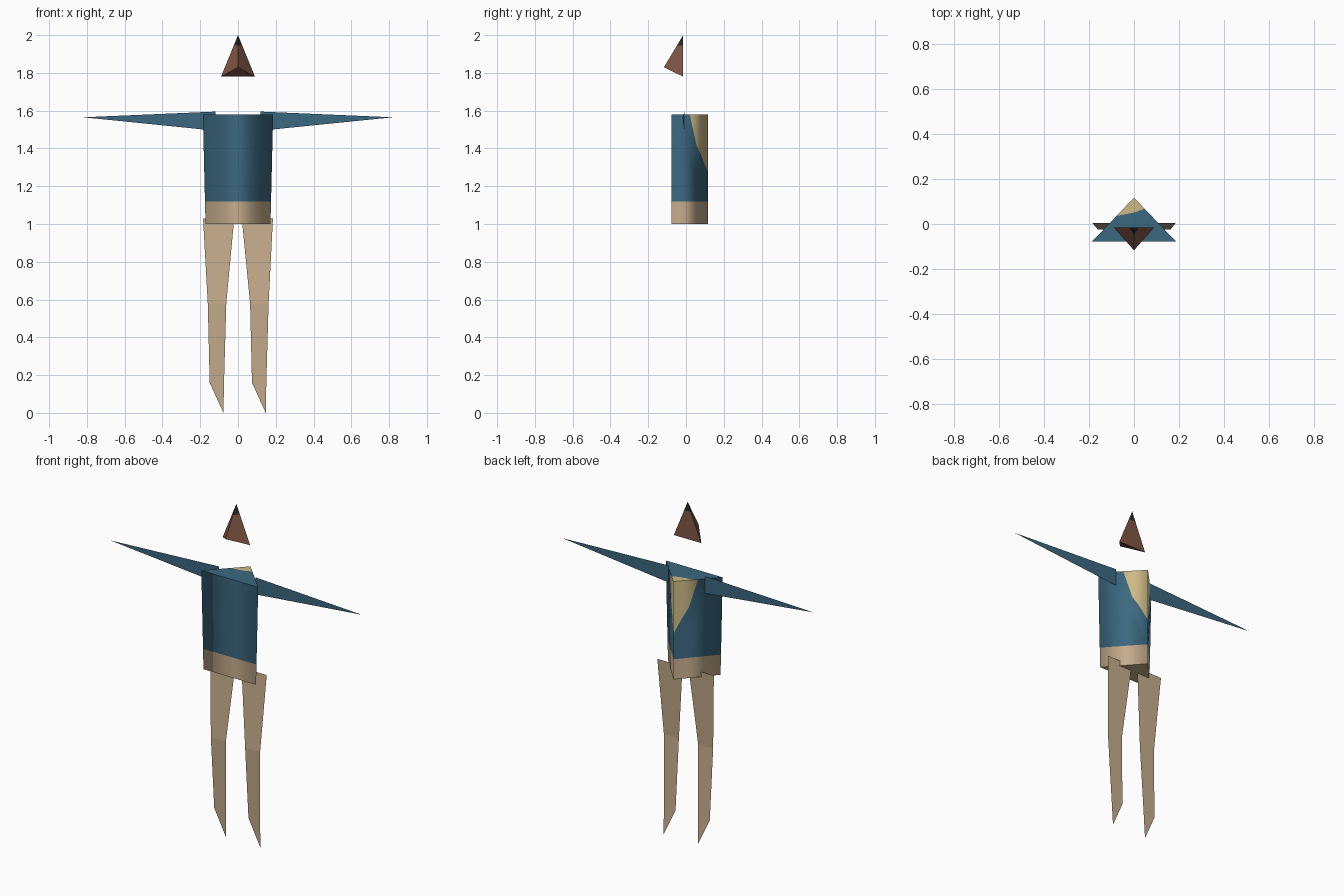
import bpy
import bmesh
from mathutils import Vector

cube = bpy.data.objects.get("Cube")
if cube:
    bpy.data.objects.remove(cube)


def material(name, rgb):
    """Flat material from an sRGB colour."""
    linear = [((c / 255 + 0.055) / 1.055) ** 2.4 for c in rgb] + [1.0]
    mat = bpy.data.materials.new(name)
    mat.use_nodes = True
    mat.diffuse_color = linear
    shader = next(n for n in mat.node_tree.nodes if n.type == 'BSDF_PRINCIPLED')
    shader.inputs["Base Color"].default_value = linear
    return mat


SHIRT = material("shirt_blue", (60, 104, 128))
CLOTH = material("trouser_tan", (198, 173, 141))
PATCH = material("patch_yellow_tan", (205, 186, 134))
SKIN = material("skin_brown", (128, 86, 69))
HAIR = material("hair_dark", (44, 40, 40))


def build(name, faces, mats, convex=False):
    """Mesh object from (points, material index) pairs; convex solids face outward."""
    bm = bmesh.new()
    for points, index in faces:
        face = bm.faces.new([bm.verts.new(p) for p in points])
        face.material_index = index
    bmesh.ops.remove_doubles(bm, verts=bm.verts, dist=0.0005)
    bm.normal_update()
    if convex:
        middle = sum((v.co for v in bm.verts), Vector()) / len(bm.verts)
        for face in bm.faces:
            if face.normal.dot(face.calc_center_median() - middle) < 0:
                face.normal_flip()
    mesh = bpy.data.meshes.new(name)
    bm.to_mesh(mesh)
    bm.free()
    for mat in mats:
        mesh.materials.append(mat)
    obj = bpy.data.objects.new(name, mesh)
    bpy.context.collection.objects.link(obj)
    return obj


# Torso: a tapered triangular prism with a belt band and a patch on the back
BOTTOM, BELT, TOP = 1.0, 1.12, 1.58


def corner(side, z):
    """side -1 / 1 are the front corners, 0 is the back ridge."""
    if side == 0:
        return Vector((0, 0.117, z))
    return Vector((side * (0.172 + 0.014 * (z - BOTTOM) / (TOP - BOTTOM)), -0.077, z))


def on_back(side, t, z):
    return corner(0, z).lerp(corner(side, z), t)


def band(a, b, low, high):
    return [corner(a, low), corner(b, low), corner(b, high), corner(a, high)]


torso_faces = [(band(-1, 1, BELT, TOP), 0)]
for a, b in ((-1, 1), (1, 0), (0, -1)):
    torso_faces.append((band(a, b, BOTTOM, BELT), 1))
patch_edge = [(0, 1.27), (0.18, 1.36), (0.32, 1.42), (0.5, TOP)]
for side in (-1, 1):
    edge = [on_back(side, t, z) for t, z in patch_edge]
    torso_faces.append((edge + [corner(0, TOP)], 2))
    torso_faces.append((edge + [corner(side, TOP), corner(side, BELT), corner(0, BELT)], 0))

# Shoulder cap with its patch, and the underside
cap_edge = [on_back(-1, 0.42, TOP), Vector((0.005, 0.052, TOP)), on_back(1, 0.25, TOP)]
torso_faces.append((cap_edge + [corner(0, TOP)], 2))
torso_faces.append((cap_edge + [corner(1, TOP), corner(-1, TOP)], 0))
torso_faces.append(([corner(s, BOTTOM) for s in (-1, 1, 0)], 1))
torso = build("torso", torso_faces, [SHIRT, CLOTH, PATCH], convex=True)

# Rounded shading around the sides, flat caps
mesh = torso.data
normals = [Vector()] * len(mesh.loops)
for poly in mesh.polygons:
    poly.use_smooth = True
    flat = poly.normal.copy()
    for i in poly.loop_indices:
        p = mesh.vertices[mesh.loops[i].vertex_index].co
        normals[i] = flat if abs(flat.z) > 0.9 else Vector((p.x, p.y, 0)).normalized()
mesh.normals_split_custom_set(normals)

# Head: a tetrahedron with a dark tip
tip, nose = Vector((0, -0.015, 2)), Vector((0, -0.117, 1.83))
jaw = [Vector((s * 0.09, -0.015, 1.78)) for s in (-1, 1)]
base = [jaw[0], nose, jaw[1]]
head_faces = [(base, 0)]
for a, b in zip(base, base[1:] + base[:1]):
    a_cut, b_cut = [tip.lerp(p, 0.055 / (2 - p.z)) for p in (a, b)]
    head_faces.append(([a, b, b_cut, a_cut], 0))
    head_faces.append(([a_cut, b_cut, tip], 1))
build("head", head_faces, [SKIN, HAIR], convex=True)

# Arms: thin flat blades
for side, name in ((1, "left_arm"), (-1, "right_arm")):
    blade = [(side * 0.12, -0.008, 1.595), (side * 0.12, -0.008, 1.494),
             (side * 0.82, -0.018, 1.565)]
    build(name, [(blade[::side], 0)], [SHIRT])

# Legs: thin flat strips bent at the knee, both with the toe on the same side
leg_rows = [(-0.185, -0.02, 0.004, 1.03), (-0.16, -0.062, -0.025, 0.58),
            (-0.15, -0.074, -0.008, 0.16)]
toe = (-0.077, 0, 0)
for shift, name in ((0, "right_leg"), (0.224, "left_leg")):
    move = Vector((shift, 0, 0))
    rows = [(Vector((x0, y, z)) + move, Vector((x1, y, z)) + move)
            for x0, x1, y, z in leg_rows]
    if shift:
        rows[0] = (Vector((0.02, 0.004, 1.03)), Vector((0.185, 0.004, 1.03)))
    strip = [([a[0], b[0], b[1], a[1]], 0) for a, b in zip(rows, rows[1:])]
    strip.append(([rows[-1][0], Vector(toe) + move, rows[-1][1]], 0))
    build(name, strip, [CLOTH])
